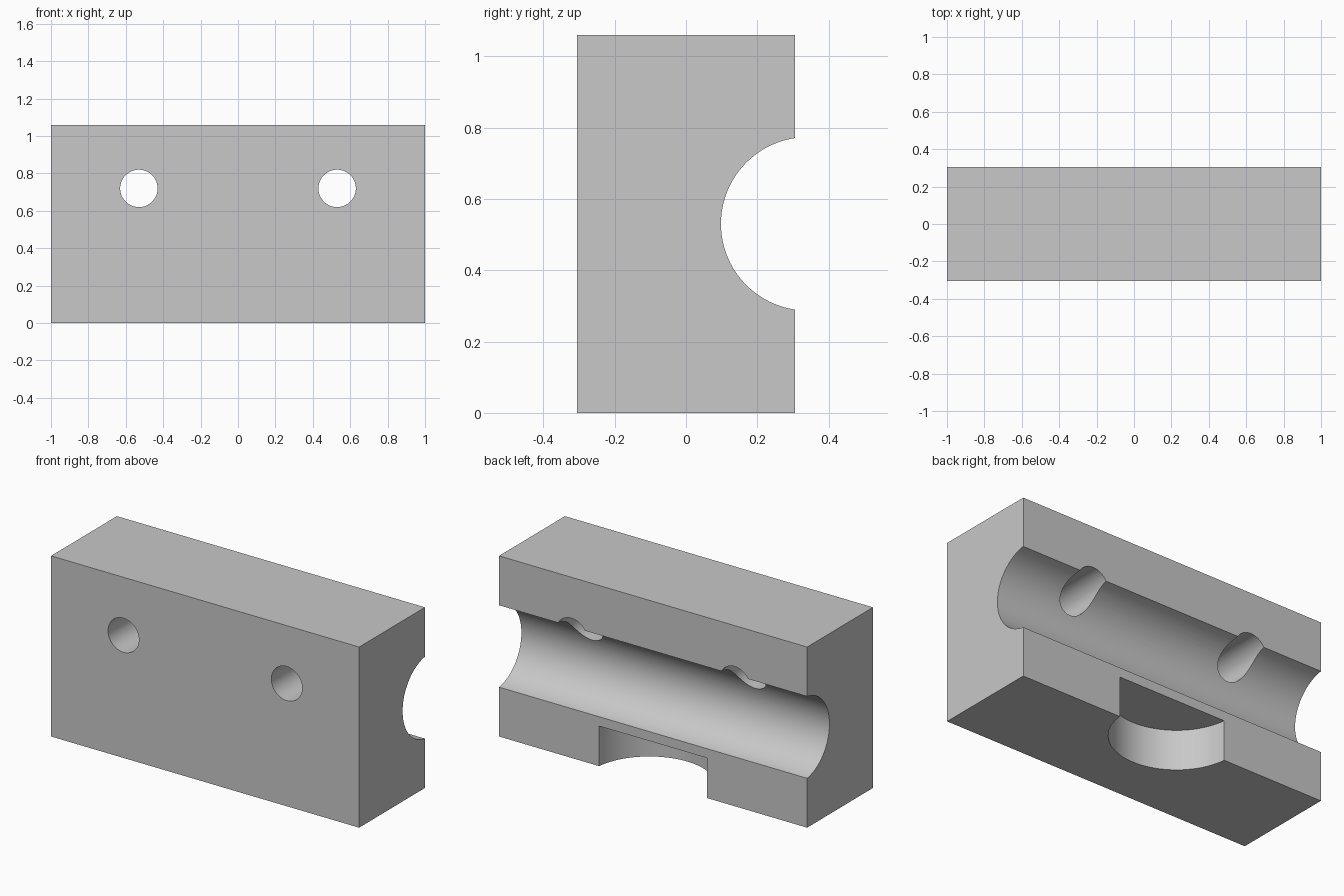
import bpy
import math

cube = bpy.data.objects.get("Cube")
if cube:
    bpy.data.objects.remove(cube, do_unlink=True)

WIDTH, DEPTH, HEIGHT = 2.0, 0.61, 1.06
AXIS_Y = 0.341  # shared axis plane of both round cuts, just behind the back face

grey = bpy.data.materials.new("light grey")
grey.use_nodes = True
colour = (0.58, 0.58, 0.58, 1)
grey.diffuse_color = colour
grey.node_tree.nodes["Principled BSDF"].inputs["Base Color"].default_value = colour

# Rectangular body
bpy.ops.mesh.primitive_cube_add(size=1, location=(0, 0, HEIGHT / 2))
block = bpy.context.object
block.name = "clamp_block"
block.scale = (WIDTH, DEPTH, HEIGHT)
bpy.ops.object.transform_apply(location=True, rotation=True, scale=True)
block.data.materials.append(grey)


def cut_cylinder(name, radius, length, location, rotation=(0, 0, 0)):
    """Subtract a round cutter from the block, then discard the cutter."""
    bpy.ops.mesh.primitive_cylinder_add(vertices=96, radius=radius, depth=length,
                                        location=location, rotation=rotation)
    cutter = bpy.context.object
    cutter.name = name
    cutter.hide_render = True
    cutter.data.materials.append(grey)
    mod = block.modifiers.new(name, "BOOLEAN")
    mod.operation = "DIFFERENCE"
    mod.solver = "EXACT"
    mod.object = cutter
    bpy.ops.object.select_all(action="DESELECT")
    block.select_set(True)
    bpy.context.view_layer.objects.active = block
    bpy.ops.object.modifier_apply(modifier=mod.name)
    bpy.data.objects.remove(cutter, do_unlink=True)


# Long round channel along the back
cut_cylinder("channel_cutter", 0.243, WIDTH + 0.4, (0, AXIS_Y, HEIGHT / 2),
             (0, math.pi / 2, 0))

# Round pocket in the bottom, open to the back
pocket_top = 0.235
cut_cylinder("pocket_cutter", 0.352, 2 * pocket_top, (0, AXIS_Y, 0))

# Pair of bolt holes from front to back
for side in (-1, 1):
    cut_cylinder("bolt_hole_cutter", 0.1, DEPTH + 0.4, (side * 0.53, 0, 0.72),
                 (math.pi / 2, 0, 0))

# Smooth round walls with crisp edges
bpy.ops.object.shade_smooth_by_angle(angle=math.radians(25))
